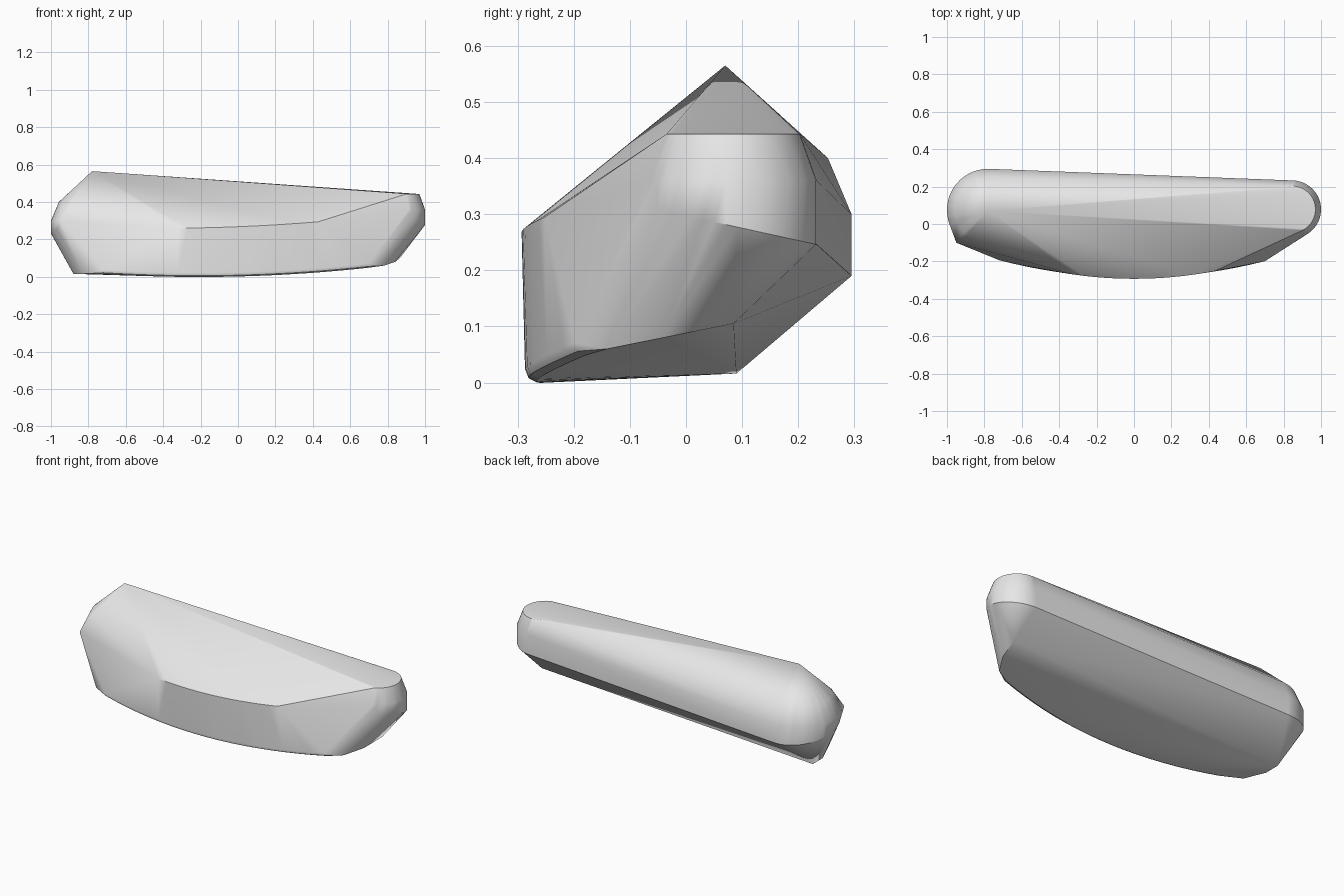
import bpy, bmesh
from math import sin, cos, radians

cube = bpy.data.objects.get("Cube")
if cube:
    bpy.data.objects.remove(cube)


def arc(cx, cy, r, start, end, z, tilt=0.0, steps=20):
    """Horizontal arc whose height can slope along y."""
    pts = []
    for i in range(steps + 1):
        a = radians(start + (end - start) * i / steps)
        y = cy + r * sin(a)
        pts.append((cx + r * cos(a), y, z + tilt * (y - cy)))
    return pts


def span(a, b, steps, fy, fz):
    """Curve along x with y and z given as functions of x."""
    xs = [a + (b - a) * i / steps for i in range(steps + 1)]
    return [(x, fy(x), fz(x)) for x in xs]


# Peak
points = [(-0.78, 0.07, 0.565)]

# Large rounded end
for radius, z, tilt in ((0.178, 0.40, 0), (0.22, 0.30, 0), (0.22, 0.234, -0.2)):
    points += arc(-0.78, 0.075, radius, 90, 230, z, tilt)
points.append((-0.95, -0.10, 0.30))

# Small rounded end
for radius, z, tilt in ((0.125, 0.443, 0), (0.155, 0.36, 0), (0.155, 0.28, -0.22)):
    points += arc(0.845, 0.078, radius, 90, -64, z, tilt)

# Curved ridge along the front
points += span(-0.32, 0.43, 14, lambda x: -0.293 + 0.22 * x * x,
               lambda x: 0.268 + 0.04 * x + 0.05 * x * x)

# Rounded lower front edge
for inset, lift in ((0, 0.022), (0.006, 0.007), (0.02, 0)):
    points += span(-0.72, 0.70, 18, lambda x: -0.287 + 0.18 * x * x + inset,
                   lambda x: 0.002 + 0.025 * x + 0.06 * x * x + lift)

# Underside corners and rear lower edge
points += [(0.78, -0.14, 0.06), (0.84, -0.04, 0.08), (0.87, 0.085, 0.105),
           (-0.83, -0.12, 0.016), (-0.88, 0, 0.016), (-0.88, 0.09, 0.016)]

# Skin stretched over all the outlines
bm = bmesh.new()
for p in points:
    bm.verts.new(p)
bmesh.ops.remove_doubles(bm, verts=bm.verts[:], dist=0.001)
bmesh.ops.convex_hull(bm, input=bm.verts[:])
bmesh.ops.delete(bm, geom=[v for v in bm.verts if not v.link_faces], context='VERTS')
bmesh.ops.recalc_face_normals(bm, faces=bm.faces[:])
mesh = bpy.data.meshes.new("stone_body")
bm.to_mesh(mesh)
bm.free()
body = bpy.data.objects.new("stone_body", mesh)
bpy.context.collection.objects.link(body)

# Material
grey = bpy.data.materials.new("light_grey")
grey.use_nodes = True
colour = (0.8, 0.8, 0.8, 1)
grey.diffuse_color = colour
grey.node_tree.nodes["Principled BSDF"].inputs["Base Color"].default_value = colour
mesh.materials.append(grey)

# Smooth shading with crisp edges
bpy.ops.object.select_all(action='DESELECT')
body.select_set(True)
bpy.context.view_layer.objects.active = body
bpy.ops.object.shade_smooth_by_angle(angle=radians(30))
weighted = body.modifiers.new("weighted_normals", 'WEIGHTED_NORMAL')
weighted.keep_sharp = True
